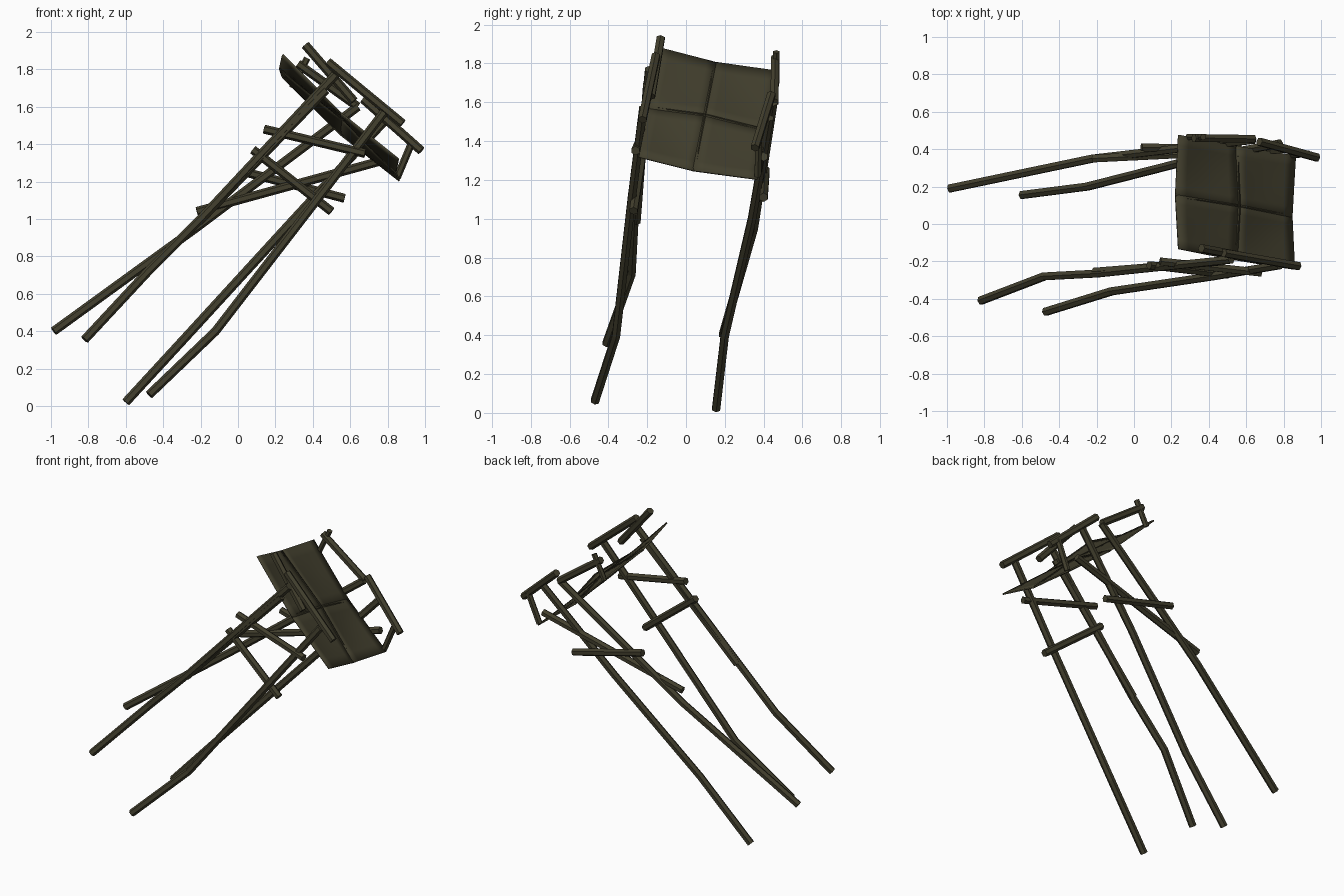
import bpy, bmesh, math
from mathutils import Vector

if "Cube" in bpy.data.objects:
    bpy.data.objects.remove(bpy.data.objects["Cube"])

wood = bpy.data.materials.new("dark olive wood")
wood.diffuse_color = (0.055, 0.050, 0.027, 1)
wood.use_nodes = True
wood.node_tree.nodes["Principled BSDF"].inputs["Base Color"].default_value = wood.diffuse_color


def finish(name, bm):
    me = bpy.data.meshes.new(name)
    bmesh.ops.recalc_face_normals(bm, faces=bm.faces)
    bm.to_mesh(me)
    bm.free()
    me.materials.append(wood)
    ob = bpy.data.objects.new(name, me)
    bpy.context.collection.objects.link(ob)
    return ob


def pole(name, pts, r=0.024, sides=6):
    """Round-ish pole swept along a few points."""
    pts = [Vector(p) for p in pts]
    bm = bmesh.new()
    rings = []
    for i, p in enumerate(pts):
        d = (pts[min(i + 1, len(pts) - 1)] - pts[max(i - 1, 0)]).normalized()
        a = d.cross(Vector((0, 1, 0))).normalized()
        b = d.cross(a)
        rings.append([bm.verts.new(p + r * (a * math.cos(t) + b * math.sin(t)))
                      for t in (math.tau * k / sides for k in range(sides))])
    for lo, hi in zip(rings, rings[1:]):
        for k in range(sides):
            n = (k + 1) % sides
            bm.faces.new((lo[k], lo[n], hi[n], hi[k]))
    bm.faces.new(rings[0])
    bm.faces.new(rings[-1])
    return finish(name, bm)


# Long bent legs, running past the platform up to the rails
pole("back_left_leg", [(-.985, .19, .40), (-.22, .35, .955), (.64, .45, 1.6)])
pole("back_right_leg", [(-.60, .155, .02), (-.25, .20, .40), (.30, .34, 1.0), (.78, .43, 1.52)])
pole("front_left_leg", [(-.82, -.41, .355), (-.48, -.28, .72), (-.2, -.265, 1.0), (.52, -.19, 1.77)])
pole("front_right_leg", [(-.475, -.47, .06), (-.12, -.36, .40), (.42, -.28, 1.10), (.78, -.22, 1.57)])
pole("front_left_leg_splice", [(-.21, -.255, .985), (.47, -.20, 1.69)])

# Cross braces
pole("back_long_brace", [(-.22, .35, 1.04), (.80, .40, 1.32)])
pole("back_short_brace", [(.04, .41, 1.25), (.57, .40, 1.11)])
pole("front_upper_brace", [(.14, -.20, 1.48), (.68, -.26, 1.35)])
pole("front_lower_brace", [(.08, -.22, 1.37), (.50, -.27, 1.04)])

# Rails on both sides and their posts
pole("front_upper_rail", [(.36, -.13, 1.93), (.62, -.18, 1.63)])
pole("front_lower_rail", [(.48, -.155, 1.84), (.88, -.225, 1.51)])
pole("back_upper_rail", [(.32, .46, 1.83), (.64, .455, 1.6)])
pole("back_lower_rail", [(.67, .44, 1.64), (.98, .355, 1.365)])
pole("back_upper_post", [(.29, .465, 1.70), (.37, .465, 1.86)], .018)
pole("back_lower_post", [(.85, .37, 1.22), (.93, .375, 1.41)], .02)

# Platform: four thin, slightly sagging sheets
P1, P2 = Vector((.23, -.135, 1.87)), Vector((.23, .475, 1.75))
P4, P3 = Vector((.85, -.245, 1.31)), Vector((.855, .365, 1.195))
N = (P4 - P1).cross(P2 - P1).normalized()


def deck(s, t):
    return P1.lerp(P4, s).lerp(P2.lerp(P3, s), t)


def sheet(name, s0, s1, t0, t1, sag, lift):
    bm = bmesh.new()
    n = 6
    g = [[bm.verts.new(deck(s0 + (s1 - s0) * i / n, t0 + (t1 - t0) * j / n)
                       - N * (sag * math.sin(math.pi * i / n) * math.sin(math.pi * j / n)
                              - lift * (i / n - .5) * (j / n - .5)))
          for j in range(n + 1)] for i in range(n + 1)]
    for i in range(n):
        for j in range(n):
            bm.faces.new((g[i][j], g[i + 1][j], g[i + 1][j + 1], g[i][j + 1]))
    for f in bm.faces:
        f.smooth = True
    ob = finish(name, bm)
    m = ob.modifiers.new("thickness", "SOLIDIFY")
    m.thickness = 0.01
    m.offset = 0
    return ob


for i in range(2):
    for j in range(2):
        sheet(f"deck_sheet_{i}{j}", i * .51, .53 + i * .47, j * .46, .48 + j * .52,
              0.012, 0.05 if i == j else -0.05)
